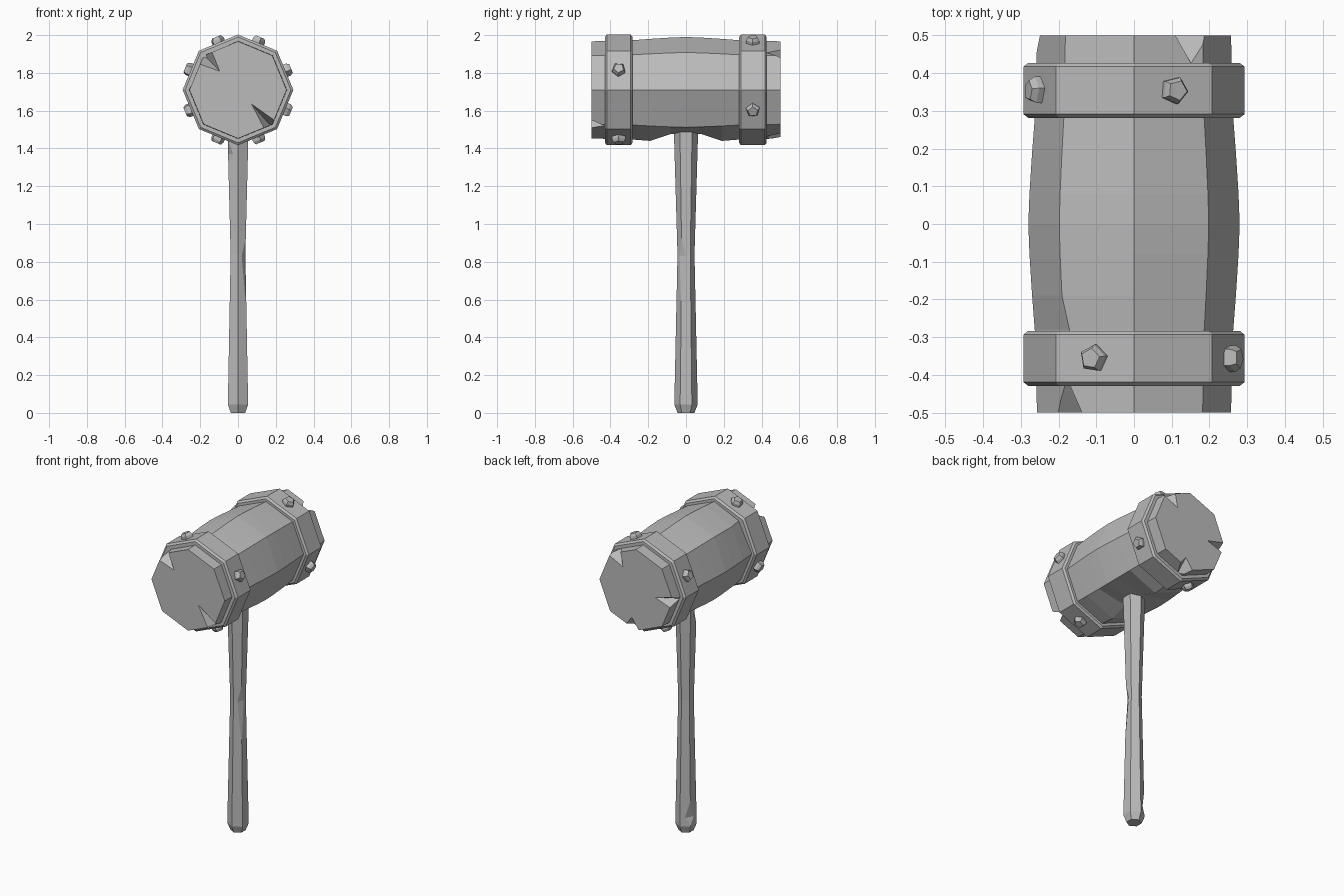
import bpy, bmesh
from math import cos, sin, pi, radians
from mathutils import Vector, Matrix

cube = bpy.data.objects.get("Cube")
if cube:
    bpy.data.objects.remove(cube, do_unlink=True)

grey = bpy.data.materials.new("plain_grey")
grey.use_nodes = True
TONE = (0.5, 0.5, 0.5, 1)
grey.diffuse_color = TONE
grey.node_tree.nodes["Principled BSDF"].inputs["Base Color"].default_value = TONE

AXIS = 1.71   # height of the head's axis
END = 0.5     # half length of the head


def finish(name, bm):
    bmesh.ops.recalc_face_normals(bm, faces=bm.faces)
    mesh = bpy.data.meshes.new(name)
    bm.to_mesh(mesh)
    bm.free()
    mesh.materials.append(grey)
    obj = bpy.data.objects.new(name, mesh)
    bpy.context.collection.objects.link(obj)
    return obj


def loft(name, rings, sides, place, closed=False):
    """Skin (radius, position) rings; place maps radius, angle, position to a point."""
    bm = bmesh.new()
    loops = [[bm.verts.new(place(r, 2 * pi * i / sides, t)) for i in range(sides)]
             for r, t in rings]
    pairs = list(zip(loops, loops[1:]))
    if closed:
        pairs.append((loops[-1], loops[0]))
    else:
        bm.faces.new(loops[0])
        bm.faces.new(loops[-1])
    for a, b in pairs:
        for i in range(sides):
            j = (i + 1) % sides
            bm.faces.new((a[i], a[j], b[j], b[i]))
    return finish(name, bm)


def carve(target, points):
    """Cut the convex hull of the points out of the target."""
    bm = bmesh.new()
    for p in points:
        bm.verts.new(p)
    bmesh.ops.convex_hull(bm, input=bm.verts)
    cutter = finish("cutter", bm)
    cutter.hide_render = True
    mod = target.modifiers.new("chip", 'BOOLEAN')
    mod.operation, mod.solver, mod.object = 'DIFFERENCE', 'EXACT', cutter
    bpy.context.view_layer.objects.active = target
    bpy.ops.object.modifier_apply(modifier=mod.name)
    bpy.data.objects.remove(cutter, do_unlink=True)


# Barrel-shaped head, hollowed underneath where the handle enters
def around_head(r, a, y):
    return Vector((r * cos(a), y, AXIS + r * sin(a)))


half = [(0.257, END), (0.263, 0.28), (0.27, 0.19), (0.277, 0.08)]
rings = [(r, -y) for r, y in half] + [(0.28, 0)] + half[::-1]
head = loft("head", rings, 8, around_head)
for v in head.data.vertices:
    if abs(v.co.y) < 0.1 and v.co.z < AXIS - 0.25:
        v.co.z = 1.477
    if v.co.x < -0.1 and v.co.z > AXIS + 0.1 and abs(v.co.y + 0.28) < 0.01:
        v.co.x += 0.015

# Splits in the end faces: side, tip and the two mouth corners (x, z)
splits = [
    (-1, (-0.095, 1.807), (-0.185, 1.839), (-0.138, 1.913)),
    (-1, (0.069, 1.638), (0.196, 1.548), (0.138, 1.505)),
    (1, (0.09, 1.83), (0.11, 1.93), (0.19, 1.88)),
    (1, (-0.13, 1.70), (-0.25, 1.73), (-0.24, 1.66)),
    (1, (0.03, 1.53), (-0.02, 1.46), (0.07, 1.48)),
]
for side, tip, left, right in splits:
    t, a, b = (Vector((x, side * (END + 0.002), z)) for x, z in (tip, left, right))
    a, b = t + (a - t) * 1.5, t + (b - t) * 1.5
    deep = (a + b) / 2
    deep.y = side * (END - 0.11)
    carve(head, (t, a, b, deep))

# Bands with chamfered rims, and rivets on every other facet
band_profile = [(0.24, -0.073), (0.28, -0.073), (0.293, -0.063),
                (0.293, 0.063), (0.28, 0.073), (0.24, 0.073)]
for label, y, first in (("front", -0.356, 22.5), ("back", 0.354, 67.5)):
    loft(label + "_band", [(r, y + d) for r, d in band_profile], 8, around_head, closed=True)
    for k in range(4):
        a = radians(first + 90 * k)
        out, along = Vector((cos(a), 0, sin(a))), Vector((0, 1, 0))
        across = along.cross(out)
        centre = Vector((0, y, AXIS))

        def on_facet(r, b, h):
            b += 0.4 + k
            return centre + out * h + (along * cos(b) + across * sin(b)) * r
        loft(f"{label}_rivet_{k + 1}", [(0.037, 0.26), (0.037, 0.287), (0.027, 0.303)],
             5, on_facet)

# Six-sided handle, waisted in the middle
handle = loft("handle", [(0.044, 0), (0.062, 0.045), (0.045, 0.84), (0.063, 1.45), (0.063, 1.6)],
              6, lambda r, a, z: Vector((r * cos(a + pi / 6), r * sin(a + pi / 6), z)))

# Nicks along the handle's edges: edge angle, edge radius, top, deepest and bottom height
for angle, r, top, mid, low in ((-30, 0.049, 0.94, 0.83, 0.58),
                                (210, 0.061, 1.45, 1.37, 1.30),
                                (150, 0.060, 0.22, 0.10, 0.05)):
    turn = Matrix.Rotation(radians(angle), 3, 'Z')
    carve(handle, [turn @ Vector(p) for p in (
        (r, 0, top), (r, 0, low), (r - 0.015, -0.028, mid), (r - 0.015, 0.028, mid),
        (r + 0.05, 0, mid))])
